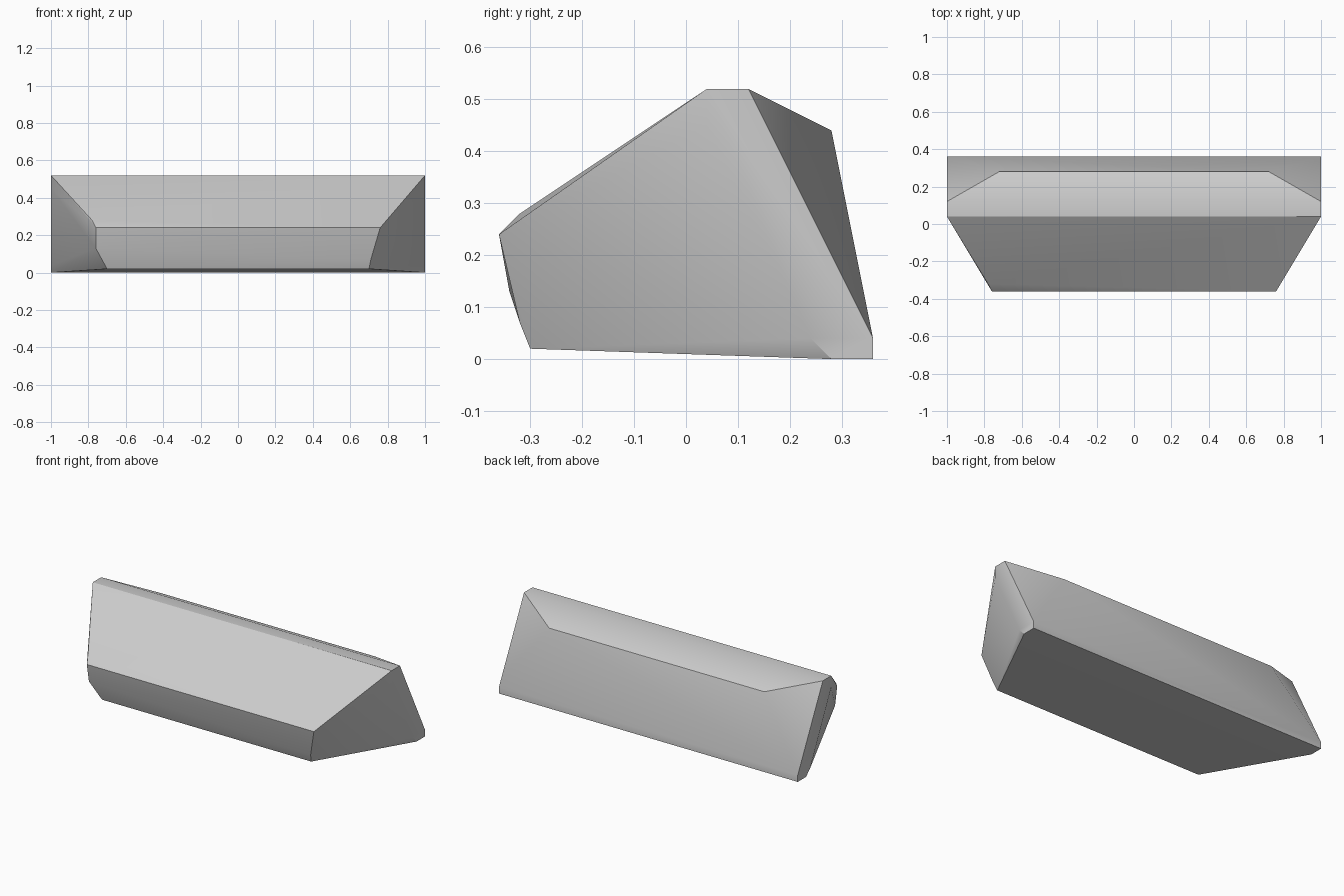
import bpy, bmesh, math

if "Cube" in bpy.data.objects:
    bpy.data.objects.remove(bpy.data.objects["Cube"], do_unlink=True)

# Plain grey finish
GREY = (0.6, 0.6, 0.6, 1.0)
mat = bpy.data.materials.new("plain_grey")
mat.use_nodes = True
mat.diffuse_color = GREY
mat.node_tree.nodes["Principled BSDF"].inputs["Base Color"].default_value = GREY

# Corner points shared by both ends: flat end strip, back ridge, front edge
corners = [
    (1, 0.04, 0.52), (1, 0.12, 0.52), (1, 0.36, 0.04), (1, 0.36, 0),
    (1, 0.28, 0), (1, 0.24, 0.04), (1, 0.04, 0.45),
    (0.72, 0.28, 0.44),
    (0.76, -0.36, 0.24), (0.70, -0.30, 0.02),
]
points = [(side * x, y, z) for side in (1, -1) for x, y, z in corners]
# Uneven chips along the front corners
points += [(0.71, -0.32, 0.07), (-0.76, -0.34, 0.13), (-0.78, -0.32, 0.28)]

# Faceted bar wrapped around the corners
bm = bmesh.new()
for p in points:
    bm.verts.new(p)
bmesh.ops.convex_hull(bm, input=bm.verts[:])
bmesh.ops.dissolve_limit(bm, angle_limit=math.radians(1),
                         verts=bm.verts[:], edges=bm.edges[:])
bmesh.ops.recalc_face_normals(bm, faces=bm.faces[:])
mesh = bpy.data.meshes.new("faceted_bar")
bm.to_mesh(mesh)
bm.free()
mesh.materials.append(mat)
bar = bpy.data.objects.new("faceted_bar", mesh)
bpy.context.collection.objects.link(bar)

# Soft shading over shallow creases only
bpy.ops.object.select_all(action="DESELECT")
bar.select_set(True)
bpy.context.view_layer.objects.active = bar
bpy.ops.object.shade_smooth_by_angle(angle=math.radians(32))
